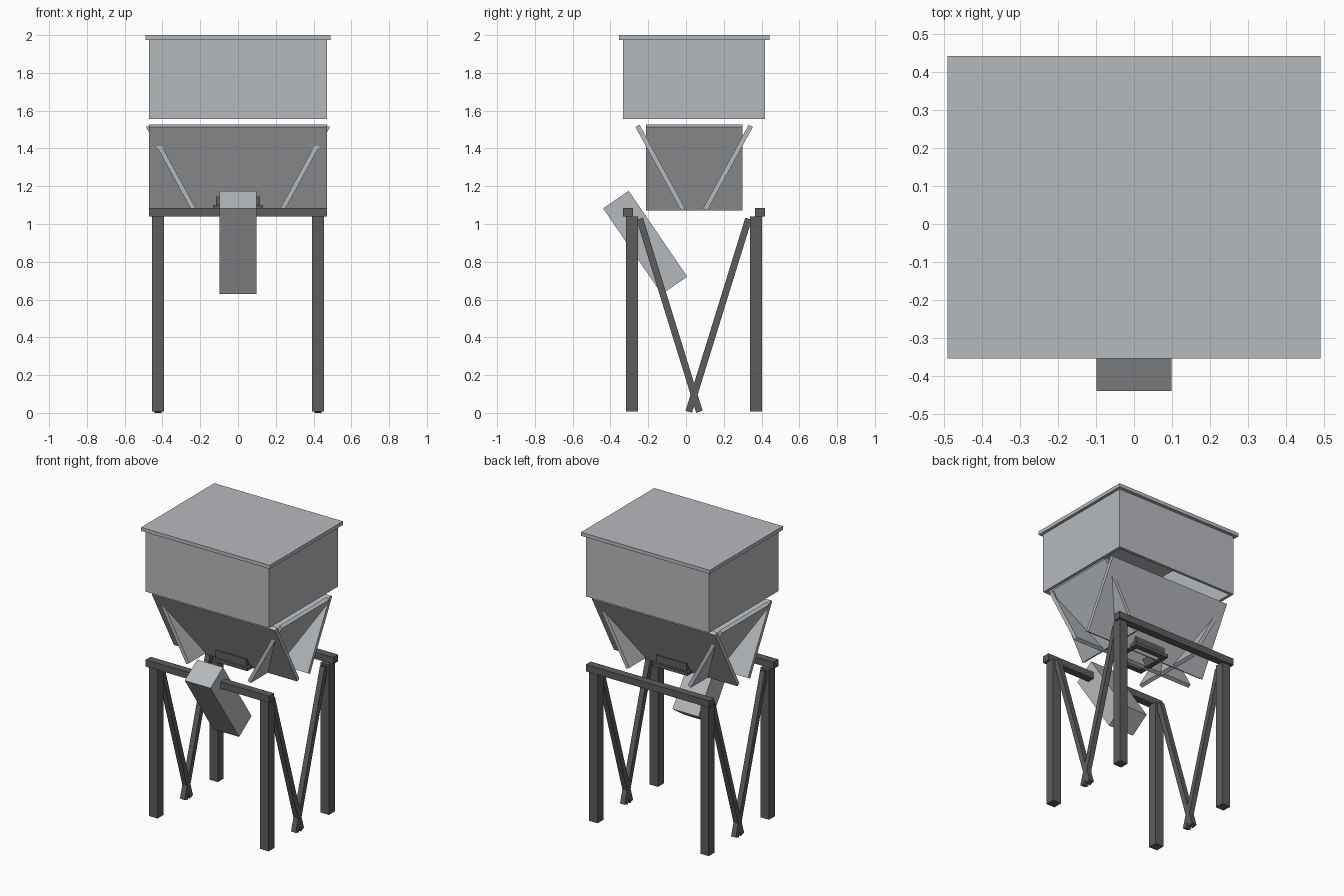
import bpy
import bmesh
from mathutils import Matrix, Euler, Vector

cube = bpy.data.objects.get("Cube")
if cube:
    bpy.data.objects.remove(cube, do_unlink=True)


def material(name, rgb):
    m = bpy.data.materials.new(name)
    m.use_nodes = True
    m.diffuse_color = (*rgb, 1)
    m.node_tree.nodes["Principled BSDF"].inputs["Base Color"].default_value = (*rgb, 1)
    return m


LIGHT = material("light galvanised steel", (0.47, 0.49, 0.51))
DARK = material("dark frame steel", (0.11, 0.11, 0.11))
CY = 0.043  # depth of the machine's middle


def add_box(bm, size, loc, rot=(0, 0, 0)):
    mat = Matrix.LocRotScale(Vector(loc), Euler(rot), Vector(size))
    bmesh.ops.create_cube(bm, size=1, matrix=mat)


def finish(name, bm, mat):
    mesh = bpy.data.meshes.new(name)
    bm.to_mesh(mesh)
    bm.free()
    mesh.materials.append(mat)
    ob = bpy.data.objects.new(name, mesh)
    bpy.context.collection.objects.link(ob)
    return ob


def box(name, mat, size, loc, rot=(0, 0, 0)):
    bm = bmesh.new()
    add_box(bm, size, loc, rot)
    return finish(name, bm, mat)


def ring(name, mat, width, depth, z0, z1, wall):
    """Open rectangular frame of four walls."""
    bm = bmesh.new()
    h, z = z1 - z0, (z0 + z1) / 2
    for s in (-1, 1):
        add_box(bm, (width, wall, h), (0, CY + s * (depth - wall) / 2, z))
        add_box(bm, (wall, depth - 2 * wall, h), (s * (width - wall) / 2, CY, z))
    return finish(name, bm, mat)


# Bin with lid, open underneath
box("lid", LIGHT, (0.98, 0.796, 0.025), (0, CY + 0.001, 1.9875))
ring("bin_walls", LIGHT, 0.94, 0.752, 1.555, 1.976, 0.02)

# Sloping hopper plates, crossing at the corners
for side, s in (("front", -1), ("back", 1)):
    box(side + "_hopper_plate", LIGHT, (0.94, 0.025, 0.505),
        (0, CY + s * 0.179, 1.298), (-s * 0.5, 0, 0))
for side, s in (("right", -1), ("left", 1)):
    box(side + "_hopper_plate", LIGHT, (0.025, 0.512, 0.505),
        (s * 0.355, CY, 1.298), (0, s * 0.5, 0))

# Outlet throat and flange
ring("outlet_throat", DARK, 0.235, 0.235, 1.09, 1.148, 0.015)
ring("outlet_flange", DARK, 0.265, 0.265, 1.075, 1.097, 0.035)

# Discharge chute
box("chute", LIGHT, (0.197, 0.164, 0.55), (0, -0.216, 0.902), (0.6, 0, 0))

# Stand: beams, legs and braces
for end, e in (("front", -1), ("back", 1)):
    box(end + "_beam", DARK, (0.94, 0.053, 0.047), (0, CY + e * 0.349, 1.0625))
    for side, s in (("right", -1), ("left", 1)):
        box(f"{end}_{side}_leg", DARK, (0.064, 0.064, 1.032),
            (s * 0.423, CY + e * 0.328, 0.524))
        box(f"{end}_{side}_brace", DARK, (0.036, 0.036, 1.07),
            (s * 0.423, CY + e * 0.13, 0.517), (-e * 0.3, 0, 0))
